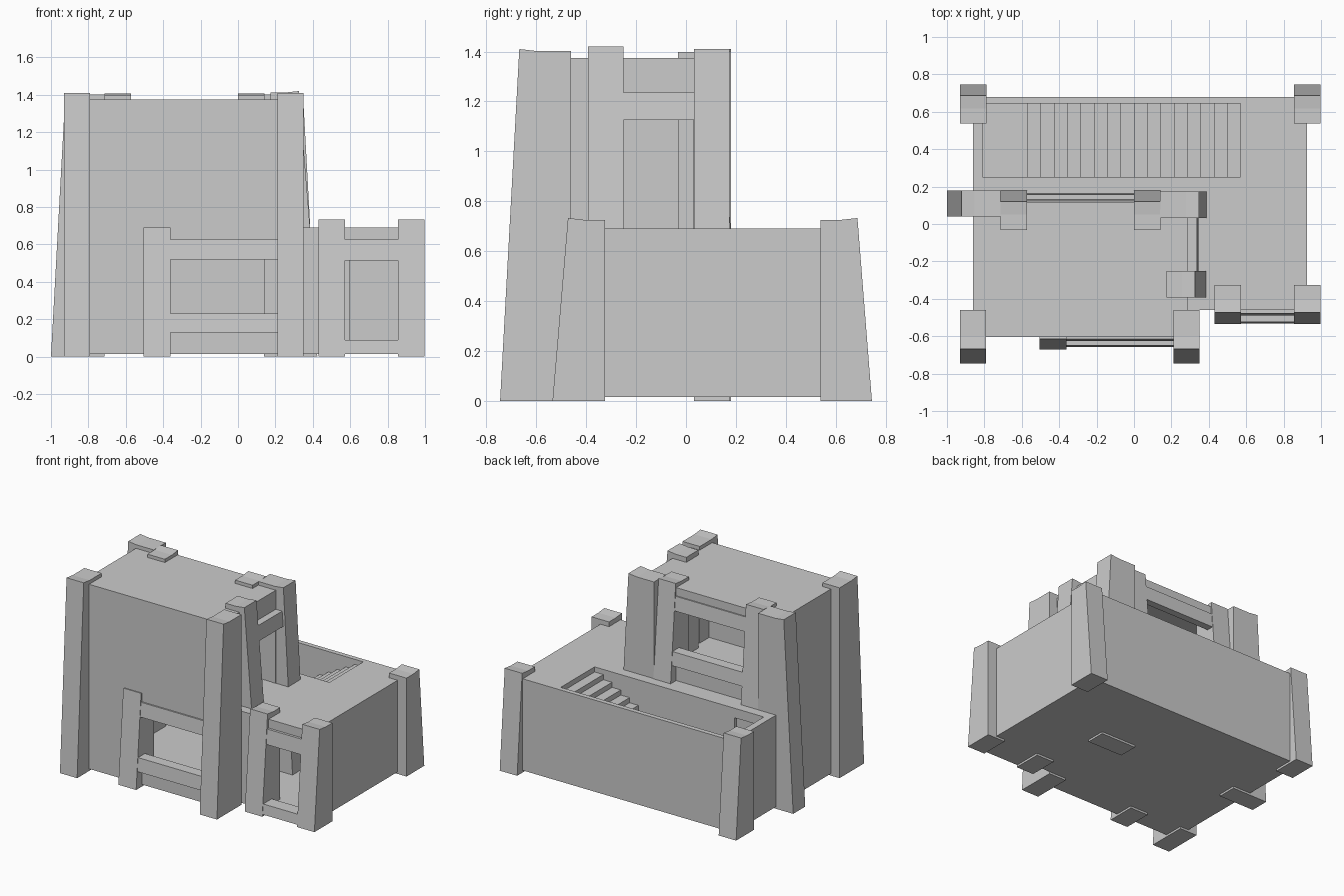
import bpy, bmesh
from mathutils import Vector

if "Cube" in bpy.data.objects:
    bpy.data.objects.remove(bpy.data.objects["Cube"])

mat = bpy.data.materials.new("plain grey")
mat.diffuse_color = (0.6, 0.6, 0.6, 1)
mat.use_nodes = True
mat.node_tree.nodes["Principled BSDF"].inputs["Base Color"].default_value = mat.diffuse_color


def finish(name, bm):
    bmesh.ops.recalc_face_normals(bm, faces=bm.faces)
    me = bpy.data.meshes.new(name)
    bm.to_mesh(me)
    bm.free()
    me.materials.append(mat)
    ob = bpy.data.objects.new(name, me)
    bpy.context.collection.objects.link(ob)
    return ob


def prism(name, profile, axis, a0, a1):
    """Extrude (d, z) points along the axis that crosses d ('x' or 'y')."""
    bm = bmesh.new()
    co = (lambda d, z, a: (a, d, z)) if axis == 'x' else (lambda d, z, a: (d, a, z))
    vs = [bm.verts.new(co(d, z, a0)) for d, z in profile]
    f = bm.faces.new(vs)
    r = bmesh.ops.extrude_face_region(bm, geom=[f])
    move = Vector(co(0, 0, a1 - a0))
    for g in r['geom']:
        if isinstance(g, bmesh.types.BMVert):
            g.co += move
    return finish(name, bm)


def panel(name, lo, hi, axis=None, hole=None):
    """Box; with a hole (u0, u1, v0, v1) it is a frame pierced along axis 0-2."""
    bm = bmesh.new()
    parts = [(lo, hi)]
    if hole:
        u, v = [i for i in range(3) if i != axis]
        u0, u1, v0, v1 = hole
        parts = []
        for a, b, c, d in ((lo[u], u0, lo[v], hi[v]), (u1, hi[u], lo[v], hi[v]),
                           (u0, u1, lo[v], v0), (u0, u1, v1, hi[v])):
            l, h = list(lo), list(hi)
            l[u], h[u], l[v], h[v] = a, b, c, d
            parts.append((l, h))
    for l, h in parts:
        if min(h[i] - l[i] for i in range(3)) < 1e-4:
            continue
        for vert in bmesh.ops.create_cube(bm, size=1)['verts']:
            vert.co = [(l[i] + h[i]) / 2 + vert.co[i] * (h[i] - l[i]) for i in range(3)]
    return finish(name, bm)


def pillar(name, axis, a0, a1, foot, s, z0, z1, depth, taper):
    """Battered pillar; s is the outward sign of its sloping face."""
    prism(name, [(foot, z0), (foot - s * taper, z1), (foot - s * (taper + 0.07), z1 - 0.008),
                 (foot - s * depth, z1 - 0.008), (foot - s * depth, z0)], axis, a0, a1)


def beam(name, axis, a0, a1, foot, s, base, z0, z1, back):
    """Beam whose face follows the slope of the pillars beside it."""
    face = lambda z: foot - s * (0.003 + 0.085 * (z - base))
    prism(name, [(face(z0), z0), (face(z1), z1), (back, z1), (back, z0)], axis, a0, a1)


T = 0.035
G, F1, F2 = 0.015, 0.69, 1.375
L, R, TR = -0.86, 0.925, 0.285
FR, PF, TB, BK = -0.605, -0.46, 0.115, 0.68

# floors and roofs
panel("ground_floor", (L, PF, G), (R, BK, 0.05))
panel("ground_floor_front", (L, FR, G), (TR, PF, 0.05))
panel("terrace_slab", (L, PF, F1 - T), (R, BK, F1), 2, (-0.81, 0.57, 0.25, 0.65))
panel("terrace_slab_front", (L, FR, F1 - T), (TR, PF, F1))
panel("tower_roof", (L, FR, F2 - T), (TR, TB, F2))

# lower walls
panel("back_wall", (L, BK - T, G), (R, BK, F1))
panel("left_wall", (L, FR, G), (L + T, BK, F1))
panel("right_wall", (R - T, PF, G), (R, BK, F1))
panel("door_wall", (TR, PF, G), (R, PF + T, F1), 1, (0.57, 0.855, 0.09, 0.515))
panel("front_return_wall", (TR - T, FR, G), (TR, PF + T, F1))
panel("front_wall", (L, FR, G), (TR, FR + T, F2), 1, (-0.36, 0.21, 0.23, 0.52))

# upper walls
panel("tower_left_wall", (L, FR, F1), (L + T, TB, F2))
panel("tower_right_wall", (TR - T, FR, F1), (TR, TB, F2), 0, (-0.25, 0.03, F1, 1.125))
panel("tower_back_wall", (L, TB - T, F1), (TR, TB, F2), 1, (-0.575, 0.0, 0.92, 1.21))

# stairwell: partition with a doorway, then solid steps rising to the right
panel("stair_partition", (L + T, 0.22, 0.05), (0.6, 0.25, F1 - T), 1, (-0.8, -0.57, 0.05, 0.62))
panel("stair_end_wall", (0.57, 0.25, 0.05), (0.6, 0.65, F1 - T))
n = 16
profile = [(0.57, 0.05), (-0.57, 0.05)]
for i in range(n):
    x, z = -0.57 + i * 1.14 / n, 0.05 + (i + 1) * 0.64 / (n + 1)
    profile += [(x, z), (x + 1.14 / n, z)]
prism("stairs", profile, 'y', 0.25, 0.65)

# tall tower pillars
for x in (-0.93, 0.21):
    pillar("tower_front_pillar", 'x', x, x + 0.14, -0.745, -1, 0, 1.41, 0.285, 0.077)
pillar("tower_left_pillar", 'y', 0.04, 0.18, -1.0, -1, 0, 1.41, 0.285, 0.077)
pillar("tower_corner_pillar", 'y', 0.033, 0.175, 0.424, 1, 0, 1.41, 0.285, 0.077)

# short corner and door pillars
for x in (-0.93, 0.855):
    pillar("back_corner_pillar", 'x', x, x + 0.142, 0.745, 1, 0, 0.733, 0.207, 0.058)
for x in (0.43, 0.855):
    pillar("door_pillar", 'x', x, x + 0.142, -0.535, -1, 0, 0.733, 0.21, 0.062)
pillar("window_pillar", 'x', -0.505, -0.36, -0.672, -1, 0, 0.69, 0.21, 0.058)

# upper opening pillars
for x in (-0.715, 0.0):
    pillar("upper_window_pillar", 'x', x, x + 0.142, 0.18, 1, 0.68, 1.407, 0.213, 0.06)
pillar("upper_door_pillar", 'y', -0.392, -0.25, 0.386, 1, 0.68, 1.42, 0.213, 0.06)

# lintels and sills
beam("window_lintel", 'x', -0.36, 0.21, -0.672, -1, 0, 0.52, 0.625, FR + T)
beam("window_sill", 'x', -0.36, 0.21, -0.672, -1, 0, 0.13, 0.23, FR + T)
beam("door_lintel", 'x', 0.57, 0.855, -0.535, -1, 0, 0.515, 0.625, PF + T)
beam("door_sill", 'x', 0.57, 0.855, -0.535, -1, 0, 0.05, 0.09, PF + T)
beam("door_step", 'x', 0.57, 0.855, -0.535, -1, 0, G, 0.05, PF + T)
beam("upper_door_lintel", 'y', -0.25, 0.033, 0.386, 1, F1, 1.125, 1.235, TR - T)
beam("upper_window_lintel", 'x', -0.575, 0.0, 0.18, 1, F1, 1.21, 1.315, TB - T)
beam("upper_window_sill", 'x', -0.575, 0.0, 0.18, 1, F1, 0.82, 0.92, TB - T)
